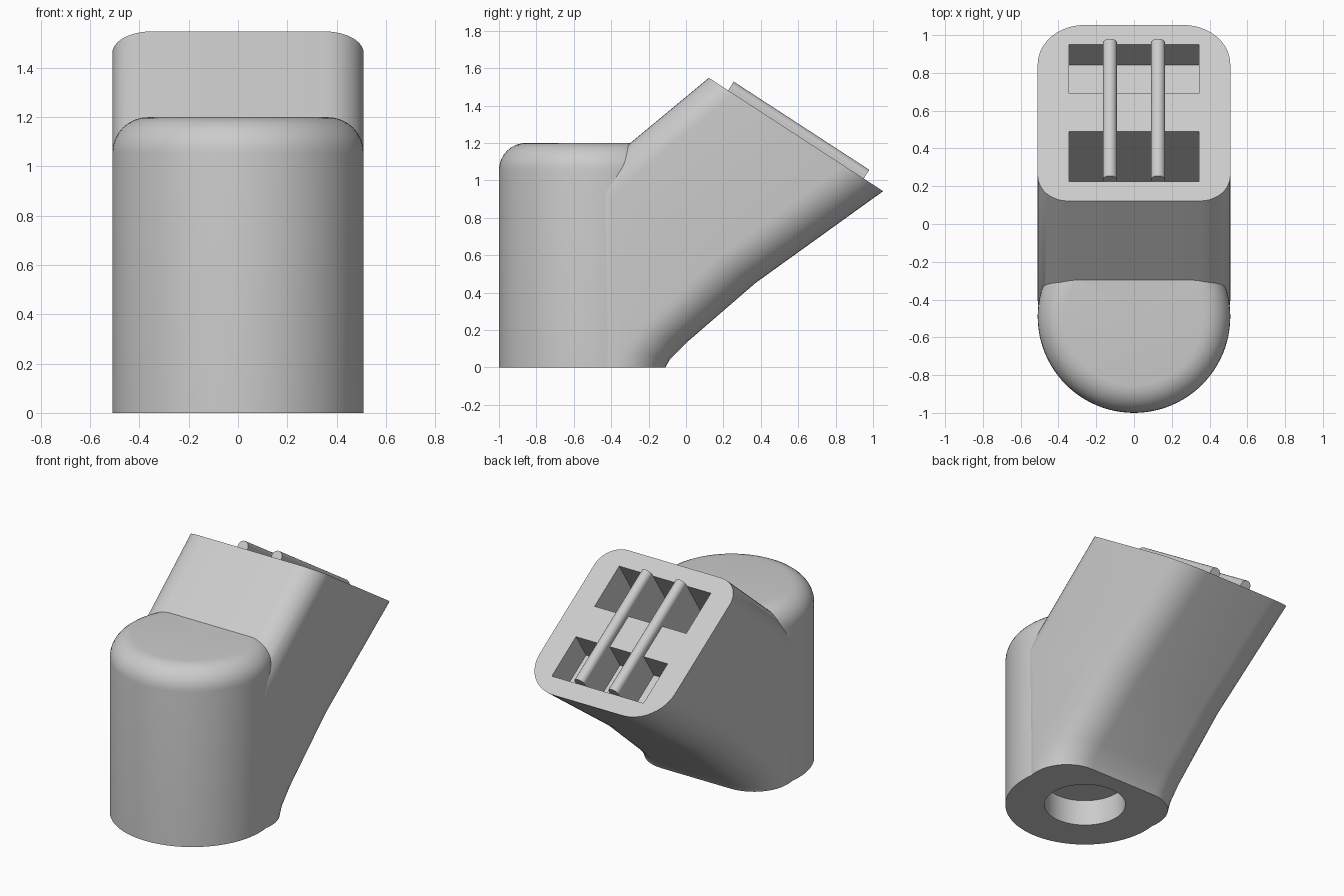
import bpy, bmesh, math
from mathutils import Matrix, Vector

cube = bpy.data.objects.get("Cube")
if cube:
    bpy.data.objects.remove(cube, do_unlink=True)

grey = bpy.data.materials.new("light grey")
grey.use_nodes = True
COLOUR = (0.6, 0.6, 0.6, 1)
grey.diffuse_color = COLOUR
grey.node_tree.nodes["Principled BSDF"].inputs["Base Color"].default_value = COLOUR

# Frame of the tilted face: x across, y down the slope, z outward
top_edge, low_edge = Vector((0, 0.122, 1.548)), Vector((0, 1.054, 0.942))
slope = (low_edge - top_edge).normalized()
side = Vector((1, 0, 0))
face = Matrix((side, slope, side.cross(slope))).transposed().to_4x4()
face.translation = top_edge


def finish(bm, name):
    bmesh.ops.recalc_face_normals(bm, faces=bm.faces)
    mesh = bpy.data.meshes.new(name)
    bm.to_mesh(mesh)
    bm.free()
    mesh.materials.append(grey)
    obj = bpy.data.objects.new(name, mesh)
    bpy.context.collection.objects.link(obj)
    return obj


def arc(cx, cy, r, start, end, n):
    angles = [math.radians(start + (end - start) * i / n) for i in range(n + 1)]
    return [(cx + r * math.cos(a), cy + r * math.sin(a)) for a in angles]


def box(name, x0, x1, y0, y1, z0, z1):
    bm = bmesh.new()
    bmesh.ops.create_cube(bm, size=1)
    for v in bm.verts:
        v.co = face @ Vector(((x0 + x1) / 2 + v.co.x * (x1 - x0),
                              (y0 + y1) / 2 + v.co.y * (y1 - y0),
                              (z0 + z1) / 2 + v.co.z * (z1 - z0)))
    return finish(bm, name)


def cut(obj, cutters):
    for c in cutters:
        mod = obj.modifiers.new("cut", 'BOOLEAN')
        mod.operation, mod.solver, mod.object = 'DIFFERENCE', 'EXACT', c
    deps = bpy.context.evaluated_depsgraph_get()
    mesh = bpy.data.meshes.new_from_object(obj.evaluated_get(deps))
    obj.modifiers.clear()
    obj.data = mesh


# Upright round body, lathed, with its hidden back trimmed off
R, H, FILLET, CY = 0.51, 1.2, 0.145, -0.49
profile = [(0, 0), (R, 0)] + arc(R - FILLET, H - FILLET, FILLET, 0, 90, 8) + [(0, H)]
bm = bmesh.new()
vs = [bm.verts.new((r, CY, z)) for r, z in profile]
es = [bm.edges.new(p) for p in zip(vs, vs[1:])]
bmesh.ops.spin(bm, geom=vs + es, cent=(0, CY, 0), axis=(0, 0, 1),
               angle=math.tau, steps=96)
bmesh.ops.remove_doubles(bm, verts=bm.verts, dist=1e-4)
res = bmesh.ops.bisect_plane(bm, geom=bm.verts[:] + bm.edges[:] + bm.faces[:],
                             plane_co=(0, -0.28, 0), plane_no=(0, 1, 0), clear_outer=True)
rim = [e for e in res["geom_cut"] if isinstance(e, bmesh.types.BMEdge)]
bmesh.ops.contextual_create(bm, geom=rim)
body = finish(bm, "round_body")


# Leaning block: rounded sections from the base to the tilted face
def section(front, back, half=0.51, rf=0.16, rb=0.25):
    f, b = Vector((0, *front)), Vector((0, *back))
    d, length = (b - f).normalized(), (b - f).length
    pts = (arc(half - rb, length - rb, rb, 0, 90, 10) + arc(rb - half, length - rb, rb, 90, 180, 10)
           + arc(rf - half, rf, rf, 180, 270, 10) + arc(half - rf, rf, rf, 270, 360, 10))
    return [f + d * v + side * x for x, v in pts]


sections = [((-0.54, 0), (-0.11, 0)), ((-0.54, 0.12), (-0.085, 0.045)),
            ((-0.54, 0.3), (0, 0.13)), ((-0.54, 0.998), (0.37, 0.45)),
            (top_edge.yz, low_edge.yz)]
bm = bmesh.new()
rings = [[bm.verts.new(p) for p in section(*s)] for s in sections]
for a, b in zip(rings, rings[1:]):
    for i in range(len(a)):
        j = (i + 1) % len(a)
        bm.faces.new((a[i], a[j], b[j], b[i]))
bm.faces.new(rings[0])
cap = bm.faces.new(rings[-1])
bmesh.ops.bevel(bm, geom=list(cap.edges), offset=0.075, offset_type='OFFSET',
                segments=5, profile=0.5, affect='EDGES', clamp_overlap=False)
block = finish(bm, "leaning_block")

# Pockets in the tilted face, three across in two rows
columns = [(-0.345, -0.165), (-0.09, 0.09), (0.165, 0.345)]
rows = [(0.123, 0.439, 0.5), (0.678, 0.988, 0.2)]
pockets = [box("pocket_cutter", x0, x1, y0, y1, -depth, 0.2)
           for x0, x1 in columns for y0, y1, depth in rows]

# Round socket under the base
bm = bmesh.new()
bmesh.ops.create_cone(bm, cap_ends=True, segments=64, radius1=0.26, radius2=0.26, depth=0.36,
                      matrix=Matrix.Translation((0, CY, 0)))
socket = finish(bm, "socket_cutter")

cut(body, [socket])
cut(block, pockets + [socket])
for c in pockets + [socket]:
    bpy.data.objects.remove(c, do_unlink=True)

# Two round-topped rails running down the face
parts = [body, block]
for name, x in (("left_rail", 0.1275), ("right_rail", -0.1275)):
    bm = bmesh.new()
    w = 0.0375
    outline = [(x + w, -0.04)] + arc(x, 0.018, w, 0, 180, 12) + [(x - w, -0.04)]
    end = bm.faces.new([bm.verts.new(face @ Vector((px, 0.123, pz))) for px, pz in outline])
    ext = bmesh.ops.extrude_face_region(bm, geom=[end], use_keep_orig=True)
    moved = [v for v in ext["geom"] if isinstance(v, bmesh.types.BMVert)]
    bmesh.ops.translate(bm, verts=moved, vec=slope * 0.865)
    parts.append(finish(bm, name))

# Smooth shading with crisp edges
bpy.ops.object.select_all(action='DESELECT')
for p in parts:
    p.select_set(True)
bpy.context.view_layer.objects.active = body
bpy.ops.object.shade_smooth_by_angle(angle=math.radians(30))
